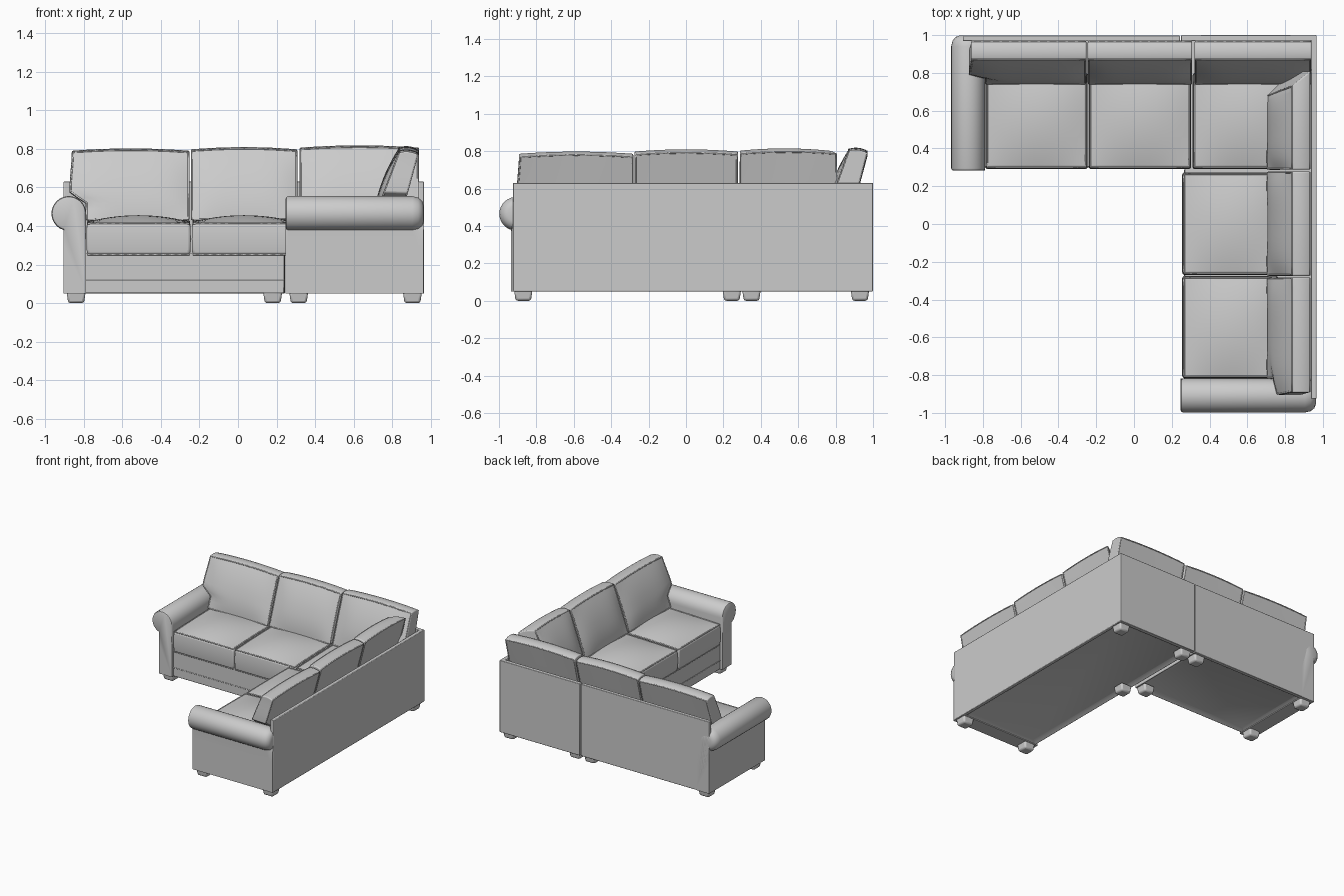
import bpy, bmesh, math
from mathutils import Vector

if "Cube" in bpy.data.objects:
    bpy.data.objects.remove(bpy.data.objects["Cube"])

fabric = bpy.data.materials.new("grey fabric")
fabric.diffuse_color = (0.6, 0.6, 0.6, 1)
fabric.use_nodes = True
fabric.node_tree.nodes["Principled BSDF"].inputs["Base Color"].default_value = fabric.diffuse_color


def place(p, wing):
    # The wing is the main run with x and y swapped, plus a small offset
    x, y, z = p
    return Vector((y - 0.035, x - 0.03, z)) if wing else Vector((x, y, z))


def finish(name, bm, wing=False, bevel=0.0, segments=2):
    for v in bm.verts:
        v.co = place(v.co, wing)
    bmesh.ops.recalc_face_normals(bm, faces=bm.faces[:])
    me = bpy.data.meshes.new(name)
    bm.to_mesh(me)
    bm.free()
    for p in me.polygons:
        p.use_smooth = True
    me.set_sharp_from_angle(angle=math.radians(35))
    me.materials.append(fabric)
    ob = bpy.data.objects.new(name, me)
    bpy.context.collection.objects.link(ob)
    if bevel:
        m = ob.modifiers.new("soft edges", "BEVEL")
        m.width, m.segments = bevel, segments
        m.limit_method, m.angle_limit = "ANGLE", math.radians(40)
    return ob


def box(name, lo, hi, wing=False, bevel=0.004, recess=0.0):
    bm = bmesh.new()
    bmesh.ops.create_cube(bm, size=1)
    for v in bm.verts:
        v.co = [l + (h - l) * (c + 0.5) for l, h, c in zip(lo, hi, v.co)]
    if recess:
        bottom = min(bm.faces, key=lambda f: f.calc_center_median().z)
        bmesh.ops.inset_region(bm, faces=[bottom], thickness=0.05)
        for v in bottom.verts:
            v.co.z += recess
    return finish(name, bm, wing, bevel)


def piping(name, pts, wing, cyclic=True, r=0.005):
    cu = bpy.data.curves.new(name, "CURVE")
    cu.dimensions = "3D"
    cu.bevel_depth, cu.bevel_resolution = r, 1
    sp = cu.splines.new("POLY")
    sp.points.add(len(pts) - 1)
    for q, p in zip(sp.points, pts):
        q.co = (*place(p, wing), 1)
    sp.use_cyclic_u = cyclic
    cu.materials.append(fabric)
    ob = bpy.data.objects.new(name, cu)
    bpy.context.collection.objects.link(ob)


def cushion(name, f, wing, axis):
    # Subdivided cube pushed through the map f, with a welt round two faces
    bm = bmesh.new()
    bmesh.ops.create_cube(bm, size=2)
    bmesh.ops.subdivide_edges(bm, edges=bm.edges[:], cuts=11, use_grid_fill=True)
    for v in bm.verts:
        v.co = f(*v.co)
    finish(name, bm, wing, 0.014, 3)
    n = 12
    t = [-0.98 + 1.96 * i / n for i in range(n)]
    ring = ([(a, -.98) for a in t] + [(.98, a) for a in t]
            + [(-a, .98) for a in t] + [(-.98, -a) for a in t])
    for side in (-0.97, 0.97):
        pts = [f(a, side, b) if axis == 1 else f(a, b, side) for a, b in ring]
        piping(name + "_piping", pts, wing)


def seat(name, x0, x1, wing=False):
    y0, y1, z0, z1 = 0.29, 0.80, 0.25, 0.415

    def f(u, v, w):
        puff = (1 - u * u) * (1 - v * v)
        x = (x0 + x1) / 2 + u * ((x1 - x0) / 2 - 0.004 + 0.004 * (1 - w * w))
        y = (y0 + y1) / 2 + v * ((y1 - y0) / 2 - 0.006 + 0.006 * (1 - w * w))
        z = z0 + (z1 - z0) * (w + 1) / 2 + max(w, 0) * (0.035 * puff + 0.012 * (v + 1) / 2)
        return Vector((x, y, z))
    cushion(name, f, wing, 2)


def smooth(a, b, t):
    t = min(max((t - a) / (b - a), 0), 1)
    return t * t * (3 - 2 * t)


def back(name, x0, x1, top, wing=False, ear=0.0, mitre=0.0):
    # Leaning cushion; ear reaches over the arm, mitre cuts back the corner end
    fb, ft = Vector((0.74, 0.43)), Vector((0.872, top - 0.005))
    bb, bt = Vector((0.875, 0.43)), Vector((0.968, top - 0.015))

    def f(u, v, w):
        h, d = (w + 1) / 2, (v + 1) / 2
        z = 0.43 + h * (top - 0.43)
        left = x0 - ear * smooth(0.52, 0.58, z) * (1 - 0.15 * smooth(0.58, 0.8, z))
        right = x1 - mitre * (1 - d) * (1 - 0.4 * h)
        p = fb.lerp(ft, h).lerp(bb.lerp(bt, h), d)
        y = p.x + min(v, 0) * 0.03 * (1 - u * u * u * u) * (1 - w * w)
        zz = p.y + max(w, 0) * 0.012 * (1 - u * u) + max(w, 0) * 0.01 * (1 - v * v)
        return Vector((left + (right - left) * (u + 1) / 2, y, zz))
    cushion(name, f, wing, 1)


def arm(name, wing):
    # Rolled arm: rings along its length, drawn in at both ends
    bm = bmesh.new()
    rings = []
    for y, r in ((0.282, 0.078), (0.286, 0.086), (0.296, 0.09), (0.94, 0.09),
                 (0.97, 0.083), (0.99, 0.067), (0.998, 0.045)):
        cx, cz = -0.878, 0.465
        prof = [(-0.905, 0.05), (-0.788, 0.05), (-0.788, 0.30)]
        prof += [(cx + r * math.cos(math.radians(a)), cz + r * math.sin(math.radians(a)))
                 for a in range(0, 253, 12)]
        prof += [(-0.905, 0.37), (-0.905, 0.30)]
        rings.append([bm.verts.new((x, y, z)) for x, z in prof])
    for a, b in zip(rings, rings[1:]):
        for i in range(len(a)):
            j = (i + 1) % len(a)
            bm.faces.new((a[i], a[j], b[j], b[i]))
    bm.faces.new(rings[0])
    bm.faces.new(rings[-1])
    finish(name, bm, wing)


def foot(x, y):
    bm = bmesh.new()
    bmesh.ops.create_cone(bm, cap_ends=True, segments=4, radius1=0.058, radius2=0.07, depth=0.06)
    for v in bm.verts:
        c, s = math.cos(math.pi / 4), math.sin(math.pi / 4)
        v.co = (x + v.co.x * c - v.co.y * s, y + v.co.x * s + v.co.y * c, v.co.z + 0.03)
    finish("foot", bm, bevel=0.012)


# Frames, arms and two matching seats for each run
for wing, tag, end in ((False, "main", 0.24), (True, "wing", 1.005)):
    arm(tag + "_arm", wing)
    box(tag + "_base", (-0.80, 0.302, 0.05), (end, 0.985, 0.26), wing, recess=0.02)
    front_end = 0.24 if not wing else 0.315
    piping(tag + "_rail_seam", [(-0.79, 0.302, 0.12), (front_end, 0.302, 0.12)], wing, False, 0.003)
    seat(tag + "_seat_outer", -0.787, -0.245, wing)
    seat(tag + "_seat_inner", -0.24, 0.303, wing)
    back(tag + "_back_cushion_outer", -0.79, -0.252, 0.79 if not wing else 0.785, wing, ear=0.085)
    back(tag + "_back_cushion_middle", -0.245, 0.308, 0.797, wing)

# Corner cushions
seat("corner_seat", 0.31, 0.86)
back("corner_back_cushion", 0.32, 0.94, 0.806)
back("wing_back_cushion_corner", 0.318, 0.84, 0.802, True, mitre=0.13)

# Outer back panels, split where the two modules meet
box("main_back_panel", (-0.905, 0.968, 0.05), (0.243, 0.998, 0.63))
box("corner_back_panel", (0.25, 0.968, 0.05), (0.965, 1.0, 0.63))
box("wing_back_panel", (0.937, -0.925, 0.05), (0.966, 1.0, 0.63))

# Feet under the two modules
for x, y in ((-0.84, 0.35), (-0.84, 0.93), (0.18, 0.35), (0.18, 0.93),
             (0.315, 0.93), (0.905, 0.93), (0.315, 0.245),
             (0.315, -0.87), (0.905, -0.87)):
    foot(x, y)
